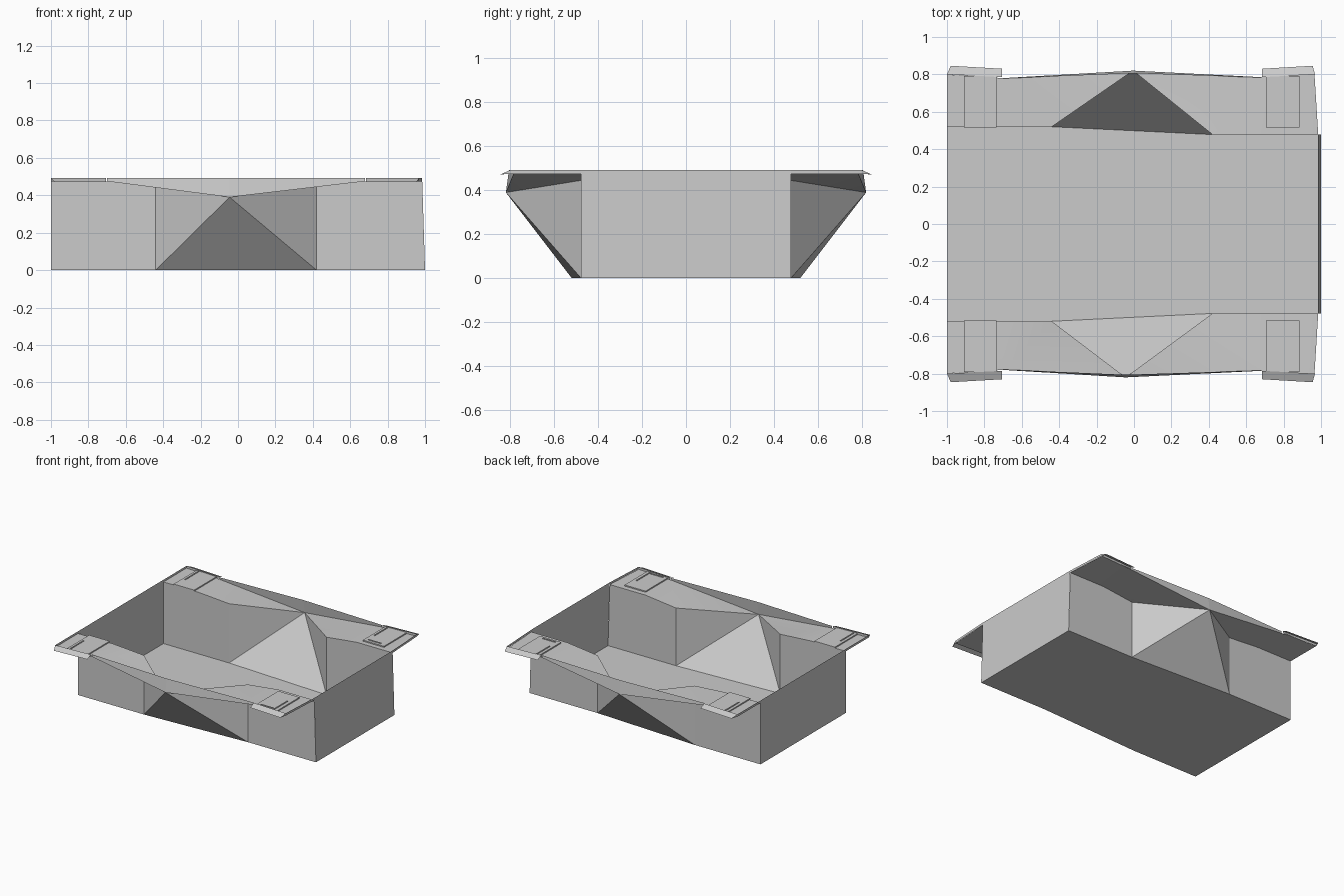
import bpy, bmesh, math
from mathutils import Vector

cube = bpy.data.objects.get("Cube")
if cube:
    bpy.data.objects.remove(cube, do_unlink=True)

grey = bpy.data.materials.new("light grey")
grey.use_nodes = True
GREY = (0.6, 0.6, 0.6, 1)
grey.diffuse_color = GREY
grey.node_tree.nodes["Principled BSDF"].inputs["Base Color"].default_value = GREY


def sheet(name, faces, smooth=False):
    """Folded sheet made from a list of polygons."""
    bm = bmesh.new()
    for face in faces:
        bm.faces.new([bm.verts.new(p) for p in face])
    bmesh.ops.remove_doubles(bm, verts=bm.verts[:], dist=0.0005)
    bmesh.ops.recalc_face_normals(bm, faces=bm.faces[:])
    mesh = bpy.data.meshes.new(name)
    bm.to_mesh(mesh)
    bm.free()
    mesh.materials.append(grey)
    ob = bpy.data.objects.new(name, mesh)
    bpy.context.collection.objects.link(ob)
    if smooth:
        bpy.ops.object.select_all(action='DESELECT')
        ob.select_set(True)
        bpy.context.view_layer.objects.active = ob
        bpy.ops.object.shade_smooth_by_angle(angle=math.radians(30))
    return ob


def block(name, x0, x1, y0, y1, z0, z1):
    """Thin upright box between two corners."""
    bm = bmesh.new()
    bmesh.ops.create_cube(bm, size=1)
    for v in bm.verts:
        v.co = Vector(((x0, x1)[v.co.x > 0], (y0, y1)[v.co.y > 0], (z0, z1)[v.co.z > 0]))
    bmesh.ops.recalc_face_normals(bm, faces=bm.faces[:])
    mesh = bpy.data.meshes.new(name)
    bm.to_mesh(mesh)
    bm.free()
    mesh.materials.append(grey)
    ob = bpy.data.objects.new(name, mesh)
    bpy.context.collection.objects.link(ob)


RIM, TOP = 0.475, 0.492
YL, YR = 0.52, 0.478          # half depth at the two ends
XL, XR = -0.44, 0.42          # where the spout folds begin

# Floor and the two end walls
sheet("floor", [[(-1, -YL, 0), (XL, -YL, 0), (XR, -YR, 0), (1, -YR, 0),
                 (1, YR, 0), (XR, YR, 0), (XL, YL, 0), (-1, YL, 0)]])
sheet("right_end_wall", [[(-1, -YL, 0), (-1, YL, 0), (-1, YL, TOP), (-1, -YL, TOP)]])
sheet("left_end_wall", [[(1, -YR, 0), (1, YR, 0), (0.985, YR, TOP), (0.985, -YR, TOP)]])

for side, s, ax in (("front", -1, -0.045), ("back", 1, -0.005)):
    def p(x, y, z):
        return (x, s * y, z)

    apex = p(ax, 0.82, 0.39)
    foot_l, foot_r = p(XL, YL, 0), p(XR, YR, 0)
    fold_l, fold_r = p(XL, YL, 0.457), p(XR, YR, 0.445)

    # Side wall with its outward-folded pouring spout
    sheet(side + "_wall", [
        [p(-1, YL, 0), foot_l, fold_l, p(-0.7, YL, RIM), p(-1, YL, RIM)],
        [foot_r, p(1, YR, 0), p(0.985, YR, RIM), p(0.68, YR, RIM), fold_r],
        [foot_l, apex, fold_l],
        [foot_r, fold_r, apex],
        [foot_l, foot_r, apex]])

    # Flange, dipping towards the spout
    dl, dr = p(-0.7, 0.78, RIM), p(0.68, 0.785, RIM)
    sheet(side + "_flange", [
        [p(-1, YL, RIM), p(-0.7, YL, RIM), dl, p(-1, 0.8, RIM)],
        [p(-0.7, YL, RIM), fold_l, dl],
        [fold_l, apex, dl],
        [p(0.985, YR, RIM), p(0.965, 0.8, RIM), dr, p(0.68, YR, RIM)],
        [p(0.68, YR, RIM), dr, fold_r],
        [fold_r, dr, apex]], smooth=True)

    # Outer upstand bridging the dip
    ul, ur, mid = p(-0.7, 0.778, TOP), p(0.68, 0.783, TOP), p(ax, 0.806, TOP)
    sheet(side + "_outer_upstand", [[dl, apex, mid, ul], [apex, dr, ur, mid]])

    # Corner lips, end strips, cover plates and their raised rails
    for end, x_in, x_out, x_tip, x_wall, y_wall in (
            ("right", -0.705, -1, -0.98, -1, YL),
            ("left", 0.685, 0.968, 0.955, 0.985, YR)):
        name = side + "_" + end
        a, b = p(x_out, 0.8, TOP), p(x_in, 0.785, TOP)
        c, d = p(x_in, 0.83, 0.472), p(x_tip, 0.846, 0.472)
        sheet(name + "_corner_lip", [
            [a, b, c, d],
            [p(x_out, 0.8, RIM), p(x_in, 0.785, RIM), b, a],
            [a, d, p(x_out, 0.8, RIM)]])
        sheet(name + "_end_strip", [[p(x_wall, y_wall, RIM), p(x_out, 0.8, RIM),
                                     a, p(x_wall, y_wall, TOP)]])
        x0, x1 = (-0.91, -0.735) if end == "right" else (0.705, 0.885)
        y0, y1 = sorted((s * 0.515, s * 0.792))
        block(name + "_cover_plate", x0, x1, y0, y1, RIM + 0.001, 0.485)
        xr = x0 + 0.025 if (end == "right" or s > 0) else x1 - 0.03
        y0, y1 = sorted((s * 0.62, s * 0.78))
        block(name + "_rail", xr - 0.004, xr + 0.004, y0, y1, 0.484, 0.49)
        if end == "left":
            yc = 0.54 if s > 0 else -0.77
            block(name + "_cross_rail", x0 + 0.03, x1 - 0.04, yc - 0.004, yc + 0.004, 0.484, 0.49)
